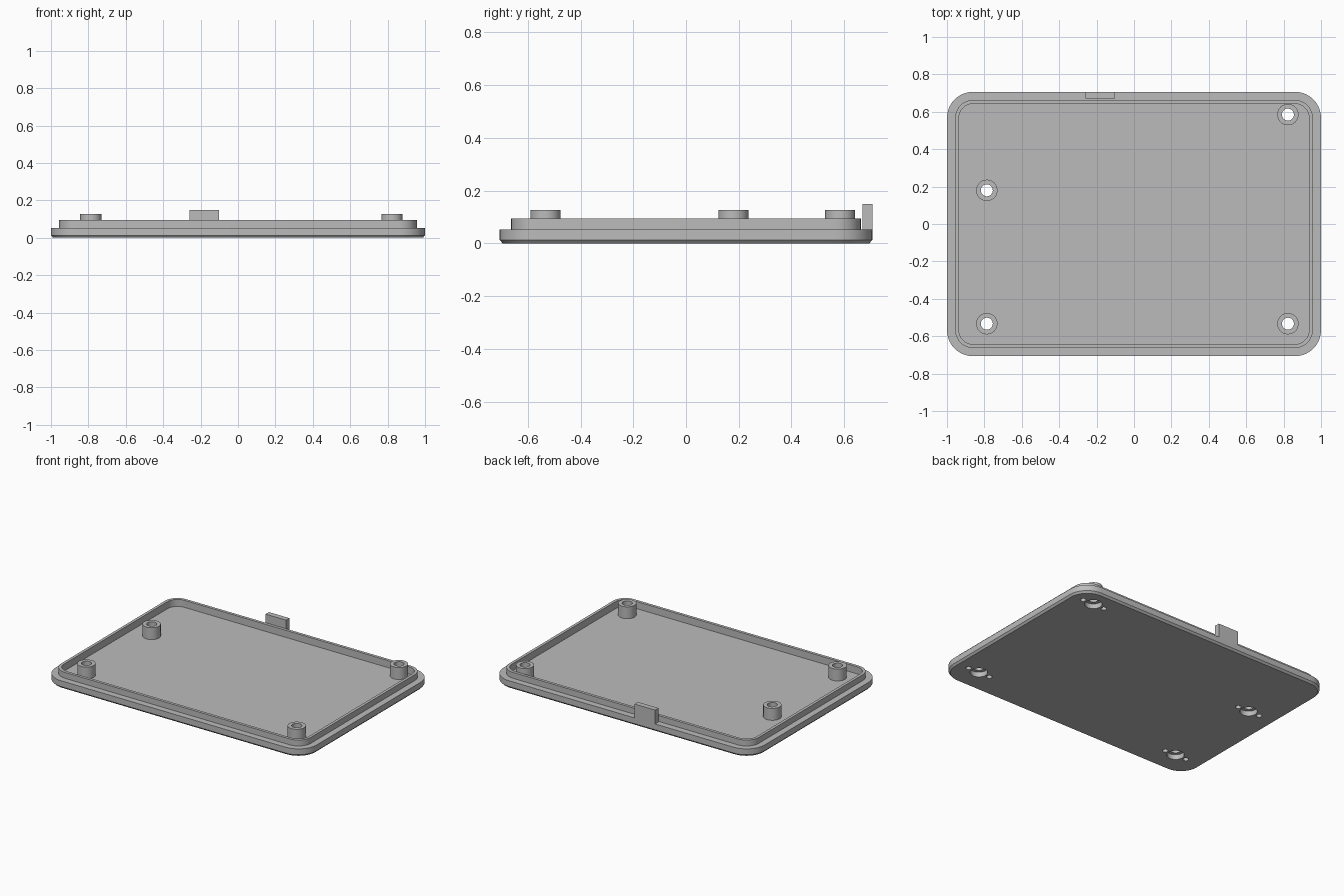
import bpy
import bmesh
from math import cos, sin, pi, radians

cube = bpy.data.objects.get("Cube")
if cube:
    bpy.data.objects.remove(cube, do_unlink=True)

grey = bpy.data.materials.new("plain grey")
grey.use_nodes = True
colour = (0.5, 0.5, 0.5, 1)
grey.diffuse_color = colour
grey.node_tree.nodes["Principled BSDF"].inputs["Base Color"].default_value = colour

FLOOR, LEDGE, RIM, POST_TOP = 0.045, 0.053, 0.094, 0.127
HALF_X, HALF_Y, CORNER = 1.0, 0.707, 0.14
POST_R, HOLE_R = 0.057, 0.032
MOUNTS = [(-0.787, 0.18), (0.823, 0.585), (-0.787, -0.533), (0.823, -0.533)]


def finish(bm, name):
    bmesh.ops.recalc_face_normals(bm, faces=bm.faces)
    mesh = bpy.data.meshes.new(name)
    bm.to_mesh(mesh)
    bm.free()
    mesh.materials.append(grey)
    obj = bpy.data.objects.new(name, mesh)
    bpy.context.collection.objects.link(obj)
    return obj


def smooth(obj):
    bpy.ops.object.select_all(action='DESELECT')
    obj.select_set(True)
    bpy.context.view_layer.objects.active = obj
    bpy.ops.object.shade_smooth_by_angle(angle=radians(30))


def rounded_ring(inset, z, radius, steps=10):
    """Rounded rectangle, inset from the plate's outline."""
    points = []
    for i, (sx, sy) in enumerate([(1, 1), (-1, 1), (-1, -1), (1, -1)]):
        cx = sx * (HALF_X - inset - radius)
        cy = sy * (HALF_Y - inset - radius)
        for k in range(steps + 1):
            a = (i + k / steps) * pi / 2
            points.append((cx + radius * cos(a), cy + radius * sin(a), z))
    return points


def circle_ring(x, y, radius, z, count=40):
    turns = [2 * pi * k / count for k in range(count)]
    return [(x + radius * cos(a), y + radius * sin(a), z) for a in turns]


def loft(bm, rings, closed=False):
    """Skin a list of rings; cap the ends, or join last to first."""
    loops = [[bm.verts.new(p) for p in ring] for ring in rings]
    pairs = list(zip(loops, loops[1:]))
    if closed:
        pairs.append((loops[-1], loops[0]))
    else:
        bm.faces.new(loops[0][::-1])
        bm.faces.new(loops[-1])
    for low, high in pairs:
        n = len(low)
        for i in range(n):
            j = (i + 1) % n
            bm.faces.new((low[i], low[j], high[j], high[i]))


# Lid: chamfered base plate, ledge, raised lip and sunken floor
bm = bmesh.new()
loft(bm, [
    rounded_ring(0.012, 0, CORNER - 0.012),
    rounded_ring(0, 0.013, CORNER),
    rounded_ring(0, LEDGE, CORNER),
    rounded_ring(0.044, LEDGE, CORNER - 0.044),
    rounded_ring(0.044, RIM, CORNER - 0.044),
    rounded_ring(0.064, RIM, CORNER - 0.064),
    rounded_ring(0.064, FLOOR, CORNER - 0.064),
])
lid = finish(bm, "lid")

# Screw recesses, screw holes and small pin holes under each post
bm = bmesh.new()
for x, y in MOUNTS:
    loft(bm, [circle_ring(x, y, r, z) for r, z in (
        (0.055, -0.05), (0.055, 0.034), (HOLE_R, 0.034), (HOLE_R, 0.2))])
    for side in (-1, 1):
        loft(bm, [circle_ring(x + side * 0.085, y, 0.018, z, 20)
                  for z in (-0.05, 0.034)])
cutter = finish(bm, "hole_cutter")
cutter.hide_render = True
holes = lid.modifiers.new("holes", 'BOOLEAN')
holes.operation = 'DIFFERENCE'
holes.solver = 'EXACT'
holes.object = cutter
bpy.context.view_layer.objects.active = lid
bpy.ops.object.modifier_apply(modifier=holes.name)
bpy.data.objects.remove(cutter, do_unlink=True)
smooth(lid)

# Hollow screw posts
for number, (x, y) in enumerate(MOUNTS, 1):
    bm = bmesh.new()
    loft(bm, [circle_ring(x, y, r, z) for r, z in (
        (HOLE_R, FLOOR), (POST_R, FLOOR),
        (POST_R, POST_TOP), (HOLE_R, POST_TOP))], closed=True)
    smooth(finish(bm, f"screw_post_{number}"))

# Upright tab on the back ledge
bm = bmesh.new()
bmesh.ops.create_cube(bm, size=1)
bmesh.ops.scale(bm, vec=(0.157, 0.037, 0.098), verts=bm.verts)
bmesh.ops.translate(bm, vec=(-0.18, HALF_Y - 0.0185, 0.1), verts=bm.verts)
finish(bm, "back_tab")
